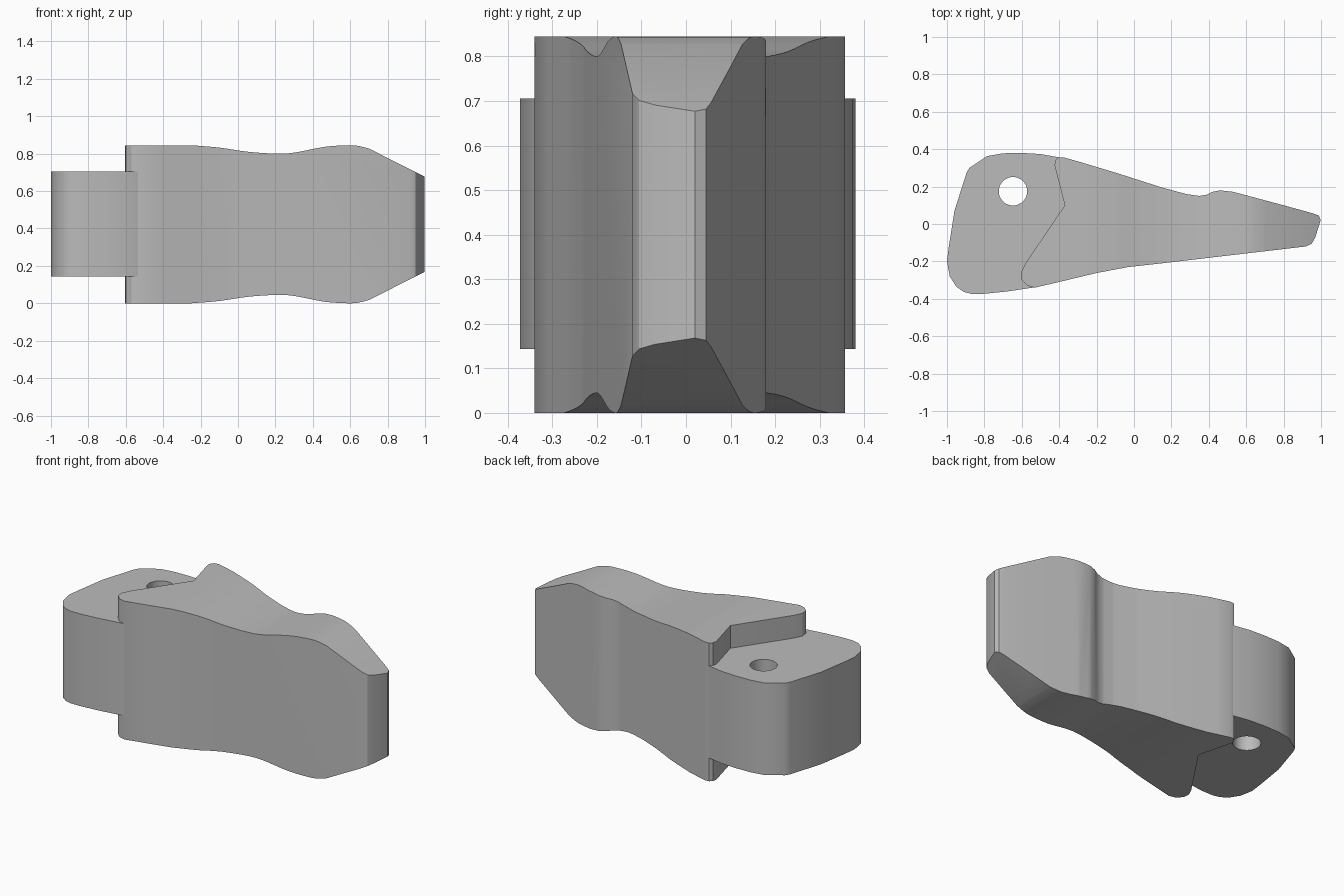
import bpy, bmesh, math
from mathutils import Vector

cube = bpy.data.objects.get("Cube")
if cube:
    bpy.data.objects.remove(cube, do_unlink=True)

MID = 0.4225  # height of the symmetry plane

grey = bpy.data.materials.new("plain grey")
grey.use_nodes = True
COLOR = (0.5, 0.5, 0.5, 1)
grey.diffuse_color = COLOR
grey.node_tree.nodes["Principled BSDF"].inputs["Base Color"].default_value = COLOR


def prism(name, points, extrude):
    """Closed outline of 3D points pushed along a vector."""
    bm = bmesh.new()
    face = bm.faces.new([bm.verts.new(p) for p in points])
    new = bmesh.ops.extrude_face_region(bm, geom=[face])["geom"]
    bmesh.ops.translate(bm, vec=Vector(extrude),
                        verts=[g for g in new if isinstance(g, bmesh.types.BMVert)])
    bmesh.ops.recalc_face_normals(bm, faces=bm.faces)
    mesh = bpy.data.meshes.new(name)
    bm.to_mesh(mesh)
    bm.free()
    ob = bpy.data.objects.new(name, mesh)
    bpy.context.collection.objects.link(ob)
    mesh.materials.append(grey)
    return ob


def cut(ob, tool, operation):
    """Apply a boolean and remove the tool."""
    tool.hide_render = True
    mod = ob.modifiers.new("cut", 'BOOLEAN')
    mod.operation, mod.object, mod.solver = operation, tool, 'EXACT'
    bpy.ops.object.select_all(action='DESELECT')
    bpy.context.view_layer.objects.active = ob
    ob.select_set(True)
    bpy.ops.object.modifier_apply(modifier=mod.name)
    bpy.data.objects.remove(tool, do_unlink=True)
    bpy.ops.object.shade_smooth_by_angle(angle=math.radians(30))


def curve_through(points, steps=4):
    """Catmull-Rom curve through an open row of points."""
    p = [Vector(q) for q in [points[0], *points, points[-1]]]
    out = []
    for a, b, c, d in zip(p, p[1:], p[2:], p[3:]):
        for i in range(steps):
            t = i / steps
            out.append(b + (c - a) * t / 2 + (2 * a - 5 * b + 4 * c - d) * t * t / 2
                       + (3 * b - a - 3 * c + d) * t ** 3 / 2)
    return out + [p[-1]]


# Wedge body: plan outline, then trimmed by the wavy side profile
body_plan = [(-.53, -.34), (-.4, -.31), (-.2, -.262), (-.03, -.23), (.15, -.21),
             (.92, -.12), (.95, -.105), (.97, -.07), (.998, .02), (.988, .045),
             (.96, .056), (.8, .1), (.53, .172), (.46, .18), (.42, .172),
             (.39, .157), (.35, .15), (.28, .16), (.15, .195), (-.1, .275),
             (-.3, .335), (-.38, .357), (-.405, .355), (-.42, .34), (-.425, .315),
             (-.37, .1), (-.58, -.21), (-.605, -.26), (-.6, -.3), (-.57, -.33)]
body = prism("wedge_body", [(x, y, -.2) for x, y in body_plan], (0, 0, 1.3))

half_height = curve_through([(-.25, MID), (-.1, .41), (.05, .388), (.2, .378),
                             (.3, .383), (.45, .412), (.55, .421), (.63, .421), (.7, .405)])
half_height = [Vector((-.8, MID))] + half_height + [Vector((1.1, .203))]
side = [(x, -.6, MID + h) for x, h in half_height]
side += [(x, -.6, MID - h) for x, h in reversed(half_height)]
cut(body, prism("side_profile_cutter", side, (0, 1.2, 0)), 'INTERSECT')

# Thinner hinge block, tucked into the body
hinge_plan = [(-1, -.2), (-.985, -.28), (-.95, -.335), (-.91, -.363), (-.87, -.373),
              (-.8, -.373), (-.68, -.361), (-.52, -.337), (-.3, -.2), (-.3, .2),
              (-.4, .356), (-.5, .374), (-.6, .38), (-.7, .378), (-.785, .363),
              (-.88, .3), (-.895, .275), (-.96, .07), (-.99, -.12)]
hinge = prism("hinge_block", [(x, y, .143) for x, y in hinge_plan], (0, 0, .563))

# Round pin hole through the hinge block
ring = [2 * math.pi * i / 40 for i in range(40)]
hole = prism("pin_hole_cutter",
             [(-.647 + .076 * math.cos(a), .175 + .076 * math.sin(a), -.2) for a in ring],
             (0, 0, 1.3))
cut(hinge, hole, 'DIFFERENCE')
